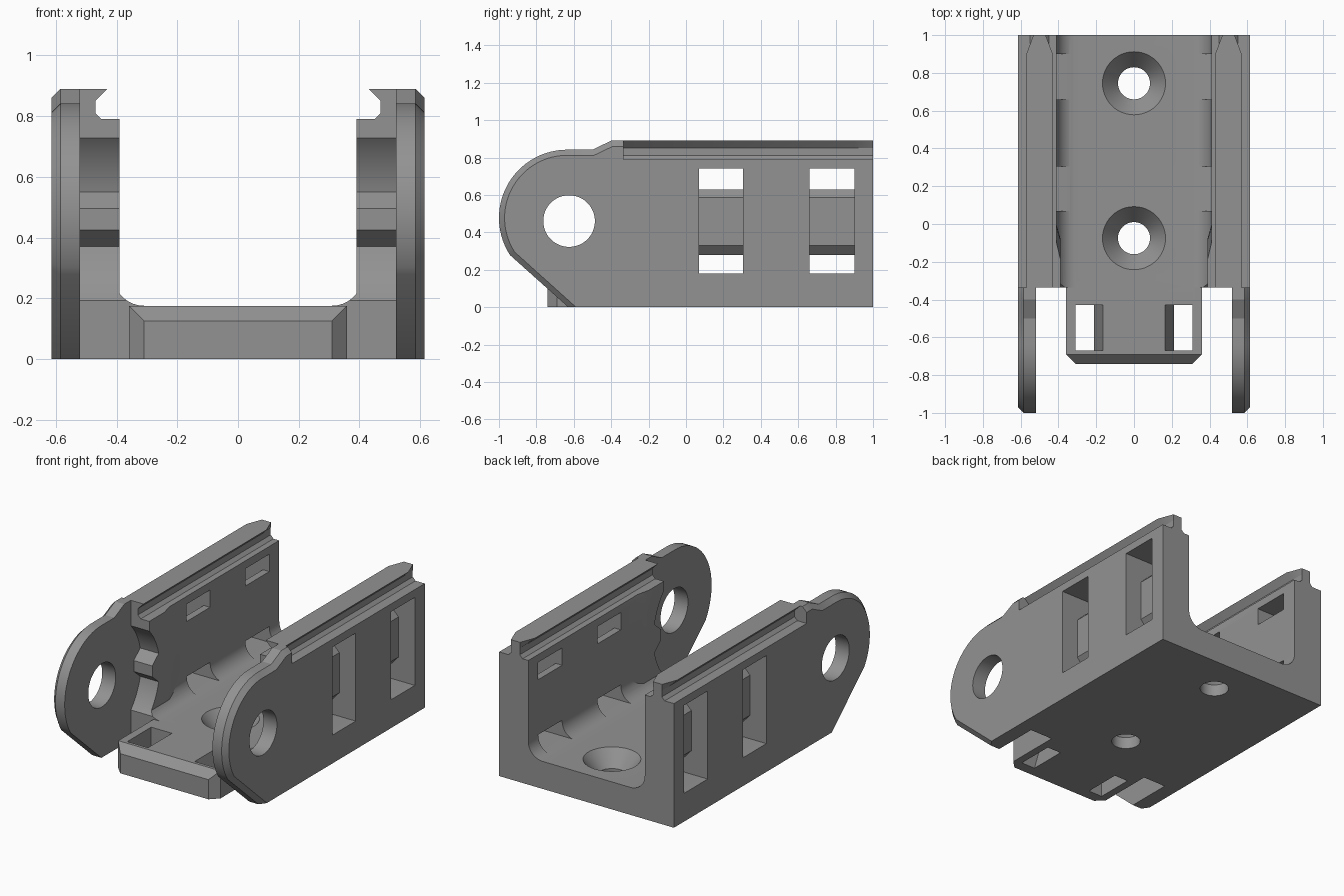
import bpy, bmesh, math

if "Cube" in bpy.data.objects:
    bpy.data.objects.remove(bpy.data.objects["Cube"])

grey = bpy.data.materials.new("mid_grey")
grey.diffuse_color = (0.29, 0.29, 0.29, 1)
grey.use_nodes = True
grey.node_tree.nodes["Principled BSDF"].inputs["Base Color"].default_value = grey.diffuse_color


def loft(name, rings):
    """Closed solid through rings that share a point count."""
    bm = bmesh.new()
    vs = [[bm.verts.new(p) for p in r] for r in rings]
    n = len(rings[0])
    for a, b in zip(vs, vs[1:]):
        for i in range(n):
            j = (i + 1) % n
            bm.faces.new((a[i], a[j], b[j], b[i]))
    bm.faces.new(vs[0])
    bm.faces.new(vs[-1])
    bmesh.ops.recalc_face_normals(bm, faces=bm.faces)
    me = bpy.data.meshes.new(name)
    bm.to_mesh(me)
    bm.free()
    ob = bpy.data.objects.new(name, me)
    bpy.context.collection.objects.link(ob)
    me.materials.append(grey)
    return ob


def along_x(pts, x):
    return [(x, y, z) for y, z in pts]


def along_y(pts, y):
    return [(x, y, z) for x, z in pts]


def circle(cx, cy, r, a0=0, a1=360, n=48):
    full = a1 - a0 == 360
    steps = n if full else n - 1
    return [(cx + r * math.cos(math.radians(a0 + (a1 - a0) * i / steps)),
             cy + r * math.sin(math.radians(a0 + (a1 - a0) * i / steps))) for i in range(n)]


def boolean(ob, tool, op='DIFFERENCE'):
    tool.hide_render = True
    m = ob.modifiers.new("cut", 'BOOLEAN')
    m.operation, m.solver, m.object = op, 'EXACT', tool
    bpy.context.view_layer.objects.active = ob
    bpy.ops.object.modifier_apply(modifier=m.name)
    bpy.data.objects.remove(tool)


def flip(ring, s):
    return [(s * x, y, z) for x, y, z in ring]


FRONT, PY, PZ = -0.335, -0.625, 0.46   # wall front, pivot centre

# U-shaped channel with rounded inner corners
half = [(0.615, 0), (0.615, 0.79), (0.41, 0.79)] + circle(0.31, 0.275, 0.1, 0, -90, 10)
profile = half + [(-x, z) for x, z in reversed(half)]
body = loft("channel", [along_y(profile, FRONT), along_y(profile, 1)])

# Front tongue with chamfered corners and top edge
plan = [(-0.36, -0.3), (-0.36, -0.69), (-0.31, -0.74), (0.31, -0.74), (0.36, -0.69), (0.36, -0.3)]
tongue = loft("tongue", [[(x, y, 0) for x, y in plan], [(x, y, 0.175) for x, y in plan]])
edge = [(-0.76, 0.105), (-0.76, 0.2), (-0.665, 0.2)]
boolean(tongue, loft("edge_cutter", [along_x(edge, -0.5), along_x(edge, 0.5)]))
boolean(body, tongue, 'UNION')

for s in (1, -1):
    # Raised round pad inside the wall
    pad = []
    for x, r in ((0.39, 0.55), (0.41, 0.62), (0.45, 0.62)):
        a0 = -math.degrees(math.asin(0.27 / r))
        a1 = math.degrees(math.asin(0.33 / r))
        pts = circle(PY, PZ, r, a0, a1, 20) + [(FRONT, 0.79), (FRONT, 0.19)]
        pad.append(flip(along_x(pts, x), s))
    boolean(body, loft("pad", pad), 'UNION')

    # Round clearance with a stop tooth in the wall's front end
    notch = (circle(PY, PZ, 0.395, -46, -13.2, 14)
             + [(-0.305, 0.425), (-0.305, 0.495)]
             + circle(PY, PZ, 0.395, 13.2, 46, 14))
    boolean(body, loft("notch_cutter", [flip(along_x(notch, x), s) for x in (0.3, 0.52)]))

    # Tie slots, each passing around a bevelled bar
    slot = [(0.33, 0.18), (0.65, 0.18), (0.65, 0.74), (0.33, 0.74), (0.33, 0.63),
            (0.455, 0.63), (0.5, 0.585), (0.5, 0.33), (0.455, 0.28), (0.33, 0.28)]
    for y0, y1 in ((0.07, 0.305), (0.66, 0.9)):
        boolean(body, loft("slot_cutter", [flip(along_y(slot, y), s) for y in (y0, y1)]))

    # Tongue openings with one sloped side
    opening = [(0.215, -0.01), (0.31, -0.01), (0.31, 0.19), (0.16, 0.19)]
    boolean(body, loft("opening_cutter", [flip(along_y(opening, y), s) for y in (-0.67, -0.43)]))

# Countersunk floor holes
for cy in (0.745, -0.075):
    rings = [[(x, y, z) for x, y in circle(0, cy, r)]
             for r, z in ((0.085, -0.05), (0.085, 0.075), (0.167, 0.175), (0.167, 0.19))]
    boolean(body, loft("hole_cutter", rings))

parts = [body]
for s, side in ((1, "right"), (-1, "left")):
    # Rounded pivot ear with a chamfered outer rim
    def outline(d):
        return (circle(-0.635, 0.477, 0.365 - d, 90, 213, 28)
                + [(-0.63 + 1.4 * d, 0), (FRONT, 0), (FRONT, 0.89 - d),
                   (-0.4 + d * 0.3, 0.89 - d), (-0.5 + d * 0.3, 0.842 - d)])
    ear = loft(side + "_pivot_ear", [flip(along_x(outline(d), x), s)
                                     for x, d in ((0.52, 0), (0.585, 0), (0.615, 0.03))])
    hole = circle(PY, PZ, 0.138)
    boolean(ear, loft("pivot_cutter", [flip(along_x(hole, x), s) for x in (0.45, 0.7)]))

    # Dovetail rail on the wall top, tapered at the back
    right = [(0.05, 0.785), (0.05, 0.79), (0.03, 0.81), (0.03, 0.85), (0.07, 0.89)]
    rail_pts = right + [(-x, z) for x, z in reversed(right)]
    tip = [(max(-0.032, min(0.032, x)) if z > 0.84 else x, z) for x, z in rail_pts]
    rail = loft(side + "_rail", [flip([(x + 0.5, y, z) for x, z in p], s)
                                 for p, y in ((rail_pts, FRONT), (rail_pts, 0.9), (tip, 1.0))])
    parts += [ear, rail]

bpy.ops.object.select_all(action='DESELECT')
for ob in parts:
    ob.select_set(True)
bpy.context.view_layer.objects.active = body
bpy.ops.object.shade_smooth_by_angle(angle=math.radians(25))
